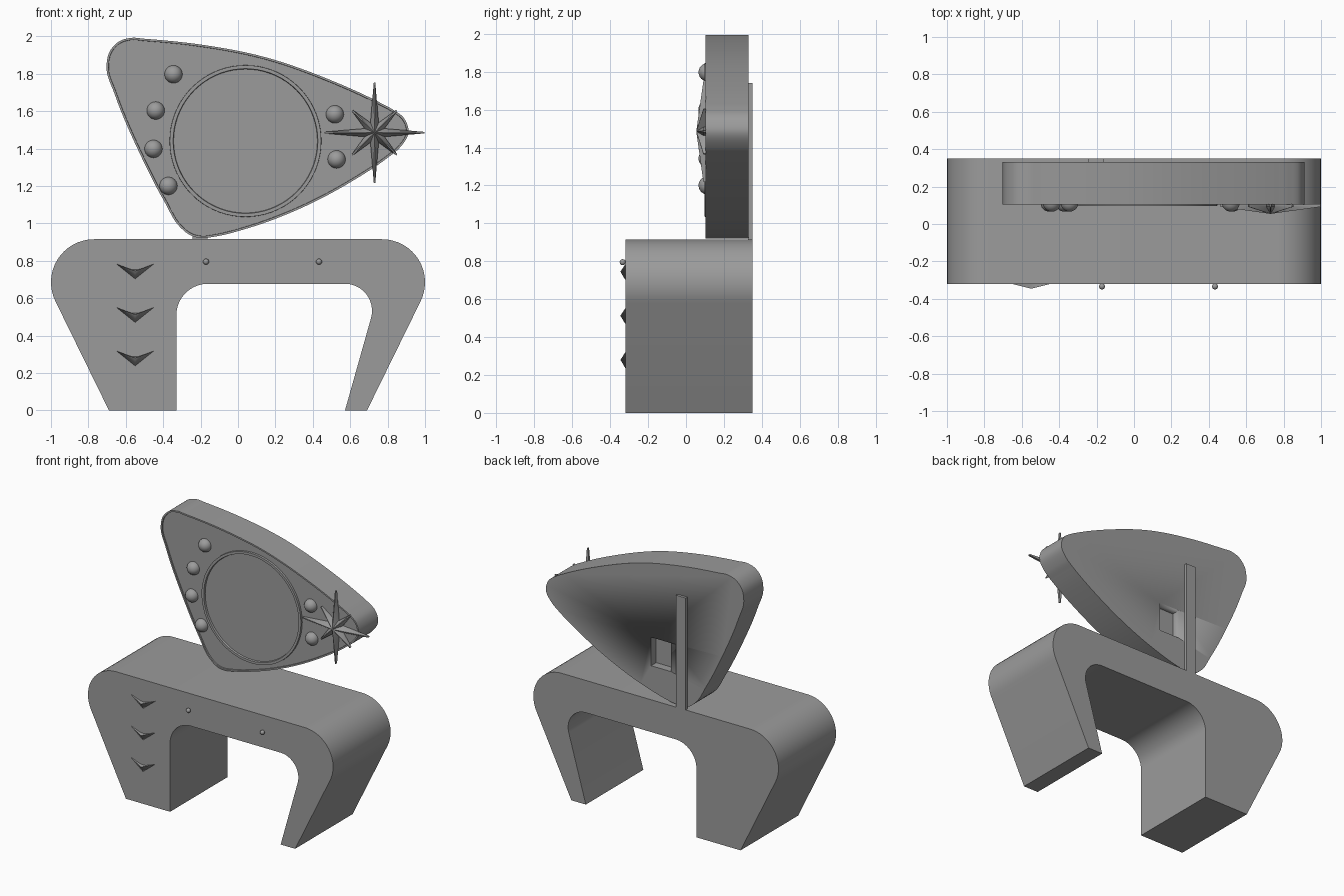
import bpy, bmesh, math
from mathutils import Vector, Matrix
from mathutils.geometry import interpolate_bezier

if "Cube" in bpy.data.objects:
    bpy.data.objects.remove(bpy.data.objects["Cube"])

# Dark grey finish shared by every part
GREY = bpy.data.materials.new("dark_grey")
GREY.diffuse_color = (0.33, 0.33, 0.33, 1)
GREY.use_nodes = True
GREY.node_tree.nodes["Principled BSDF"].inputs["Base Color"].default_value = GREY.diffuse_color


def finish(name, bm, angle=30):
    bmesh.ops.recalc_face_normals(bm, faces=bm.faces)
    me = bpy.data.meshes.new(name)
    bm.to_mesh(me)
    bm.free()
    me.materials.append(GREY)
    ob = bpy.data.objects.new(name, me)
    bpy.context.collection.objects.link(ob)
    bpy.ops.object.select_all(action='DESELECT')
    ob.select_set(True)
    bpy.context.view_layer.objects.active = ob
    bpy.ops.object.shade_smooth_by_angle(angle=math.radians(angle))
    return ob


def prism(pts, y0, y1):
    """Extrude an x-z outline from y0 (front) to y1 (back); returns bmesh and front face."""
    bm = bmesh.new()
    a = [bm.verts.new((p[0], y0, p[1])) for p in pts]
    b = [bm.verts.new((p[0], y1, p[1])) for p in pts]
    front = bm.faces.new(a)
    bm.faces.new(b[::-1])
    n = len(pts)
    for i in range(n):
        j = (i + 1) % n
        bm.faces.new((a[i], b[i], b[j], a[j]))
    bmesh.ops.recalc_face_normals(bm, faces=bm.faces)
    return bm, front


def fillet(corners, steps=16):
    """Round every (x, z, radius) corner of an outline."""
    out = []
    for i, (x, z, r) in enumerate(corners):
        p = Vector((x, z))
        if r == 0:
            out.append(p)
            continue
        u = (Vector(corners[i - 1][:2]) - p).normalized()
        v = (Vector(corners[(i + 1) % len(corners)][:2]) - p).normalized()
        half = u.angle(v) / 2
        c = p + (u + v).normalized() * (r / math.sin(half))
        s = p + u * (r / math.tan(half)) - c
        e = p + v * (r / math.tan(half)) - c
        sweep = math.pi - 2 * half
        for k in range(steps + 1):
            t = k / steps
            out.append(c + (s * math.sin((1 - t) * sweep) + e * math.sin(t * sweep)) / math.sin(sweep))
    return out


def smooth_loop(pts, steps=7):
    """Smooth closed curve through the points."""
    p = [Vector((x, 0, z)) for x, z in pts]
    n = len(p)
    d = [(p[(i + 1) % n] - p[i]).length for i in range(n)]
    m = []
    for i in range(n):
        a, b = (p[i] - p[i - 1]) / d[i - 1], (p[(i + 1) % n] - p[i]) / d[i]
        m.append((a * d[i] + b * d[i - 1]) / (d[i] + d[i - 1]))
    out = []
    for i in range(n):
        j = (i + 1) % n
        seg = interpolate_bezier(p[i], p[i] + m[i] * d[i] / 3, p[j] - m[j] * d[i] / 3, p[j], steps + 1)
        out += [(q.x, q.z) for q in seg[:-1]]
    return out


def box(name, x0, x1, y0, y1, z0, z1):
    return finish(name, prism([(x0, z0), (x1, z0), (x1, z1), (x0, z1)], y0, y1)[0])


def ball(name, x, y, z, r, seg=24):
    bm = bmesh.new()
    bmesh.ops.create_uvsphere(bm, u_segments=seg, v_segments=seg // 2, radius=r,
                              matrix=Matrix.Translation((x, y, z)) @ Matrix.Rotation(math.pi / 2, 4, 'X'))
    return finish(name, bm)


def faceted(name, outline, y0, y1, apex, angle):
    """Thin slab whose front rises to an apex point."""
    bm, front = prism(outline, y0, y1)
    hub = bmesh.ops.poke(bm, faces=[front])["verts"][0]
    hub.co = apex
    return finish(name, bm, angle)


# Table: rounded outline with a wide left leg and a thin slanted right leg
table = fillet([(-0.69, 0, 0), (-1.139, 0.915, 0.23), (1.139, 0.915, 0.23), (0.69, 0, 0),
                (0.572, 0, 0), (0.763, 0.677, 0.145), (-0.33, 0.677, 0.17), (-0.33, 0, 0)])
finish("table_body", prism(table, -0.32, 0.35)[0])

# Mirror housing: rounded triangle with a thin raised rim
outline = smooth_loop([(-0.57, 1.992), (-0.5, 1.987), (-0.2, 1.956), (0.14, 1.89), (0.49, 1.768),
                       (0.76, 1.645), (0.825, 1.61), (0.888, 1.562), (0.912, 1.49), (0.86, 1.399),
                       (0.81, 1.358), (0.623, 1.233), (0.33, 1.078), (0.06, 0.976), (-0.125, 0.929),
                       (-0.19, 0.921), (-0.25, 0.934), (-0.31, 0.98), (-0.393, 1.115),
                       (-0.527, 1.377), (-0.66, 1.692), (-0.703, 1.83), (-0.687, 1.917), (-0.637, 1.972)])
bm, front = prism(outline, 0.103, 0.331)
bmesh.ops.inset_region(bm, faces=[front], thickness=0.011)
bmesh.ops.inset_region(bm, faces=[front], thickness=0.001)
for v in front.verts:
    v.co.y += 0.009
housing = finish("mirror_housing", bm)

# Rectangular pocket in the back of the housing
cutter = box("pocket_cutter", -0.111, 0.053, 0.271, 0.4, 1.155, 1.365)
cutter.hide_render = True
bpy.context.view_layer.objects.active = housing
cut = housing.modifiers.new("pocket", 'BOOLEAN')
cut.operation, cut.solver, cut.object = 'DIFFERENCE', 'EXACT', cutter
bpy.ops.object.modifier_move_to_index(modifier="pocket", index=0)
bpy.ops.object.modifier_apply(modifier="pocket")
bpy.data.objects.remove(cutter)

# Back post holding the mirror
box("mirror_post", -0.243, -0.163, 0.328, 0.35, 0.915, 1.74)

# Round mirror frame, lathed from a small section
bm = bmesh.new()
section = [(0.406, 0.114), (0.405, 0.097), (0.387, 0.097), (0.383, 0.116)]
N = 72
rings = [[bm.verts.new((0.04 + r * math.cos(2 * math.pi * k / N), y, 1.44 + r * math.sin(2 * math.pi * k / N)))
          for k in range(N)] for r, y in section]
for i in range(len(rings)):
    a, b = rings[i], rings[(i + 1) % len(rings)]
    for k in range(N):
        bm.faces.new((a[k], a[(k + 1) % N], b[(k + 1) % N], b[k]))
finish("mirror_frame", bm)

# Mirror glass
glass = [(0.04 + 0.385 * math.cos(2 * math.pi * k / N), 1.44 + 0.385 * math.sin(2 * math.pi * k / N)) for k in range(N)]
finish("mirror_glass", prism(glass, 0.11, 0.116)[0])

# Light bulbs
for i, (x, z) in enumerate([(-0.345, 1.797), (-0.44, 1.603), (-0.452, 1.398),
                            (-0.372, 1.20), (0.518, 1.583), (0.527, 1.342)]):
    ball(f"bulb_{i + 1}", x, 0.114, z, 0.048)

# Eight pointed star: long upright points, short diagonal ones
star = []
for k in range(16):
    r = 0.058 if k % 2 else (0.268 if k % 4 == 0 else 0.168)
    a = k * math.pi / 8
    x, z = 0.73 + r * math.cos(a), 1.485 + r * math.sin(a)
    if k % 2:
        star.append((x, z))
    else:  # blunt tip
        dx, dz = 0.004 * math.sin(a), 0.004 * math.cos(a)
        star += [(x + dx, z - dz), (x - dx, z + dz)]
faceted("star", star, 0.092, 0.106, (0.73, 0.054, 1.485), 40)

# Chevron drawer pulls
for i in range(3):
    z = 0.783 - 0.2325 * i
    shape = [(-0.65, z), (-0.55, z - 0.08), (-0.45, z), (-0.505, z - 0.021), (-0.53, z - 0.029),
             (-0.55, z - 0.031), (-0.57, z - 0.029), (-0.595, z - 0.021)]
    faceted(f"chevron_pull_{i + 1}", shape, -0.321, -0.315, (-0.55, -0.346, z - 0.038), 75)

# Drawer knobs on the apron
for i, x in enumerate((-0.171, 0.433)):
    ball(f"drawer_knob_{i + 1}", x, -0.334, 0.795, 0.016, 16)
